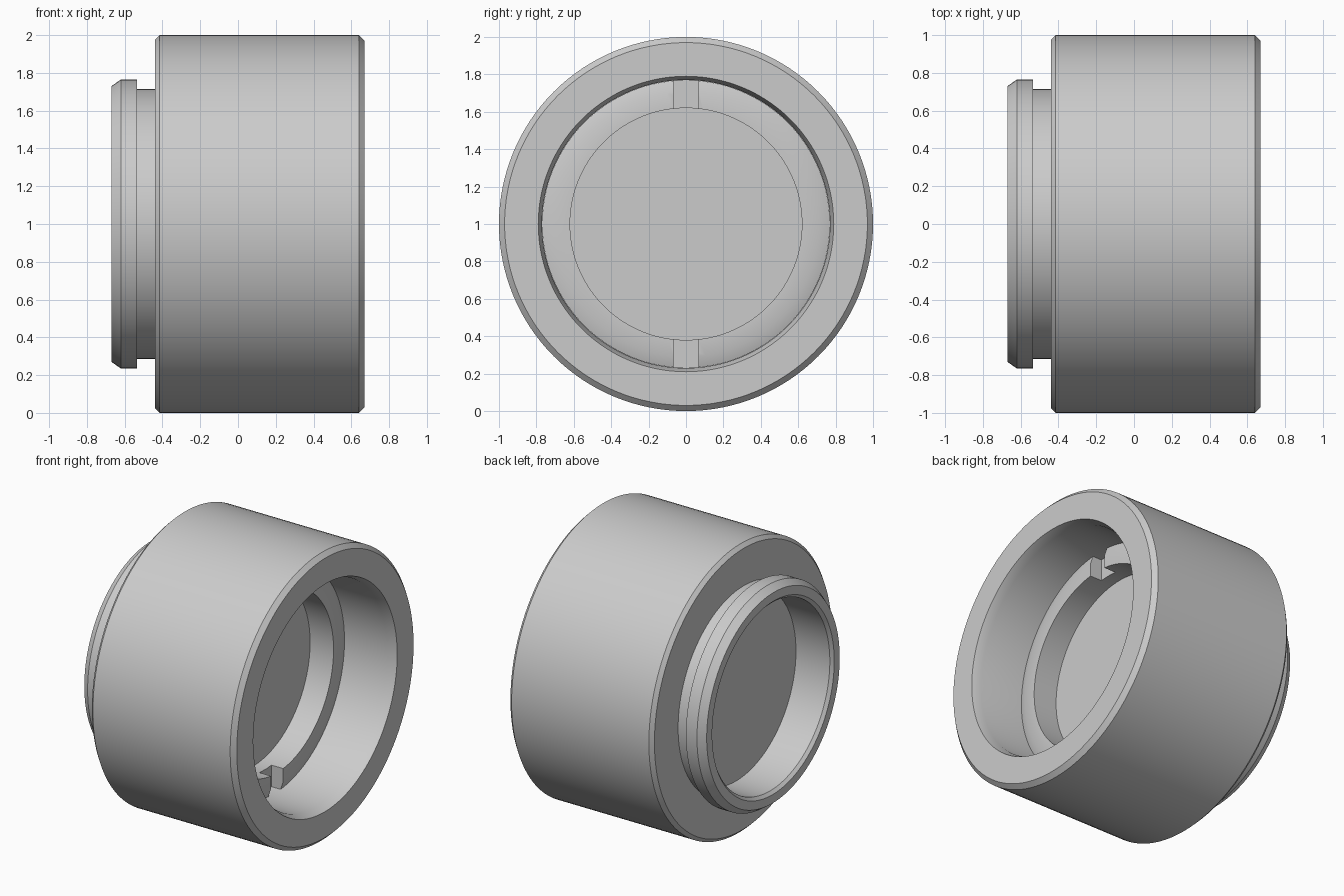
import bpy, bmesh, math
from mathutils import Matrix, Vector

if "Cube" in bpy.data.objects:
    bpy.data.objects.remove(bpy.data.objects["Cube"])

CENTRE = Vector((0, 0, 1))
SEGMENTS = 128

# One plain grey for everything
grey = bpy.data.materials.new("plain_grey")
grey.use_nodes = True
grey.diffuse_color = (0.6, 0.6, 0.6, 1)
bsdf = next(n for n in grey.node_tree.nodes if n.type == 'BSDF_PRINCIPLED')
bsdf.inputs["Base Color"].default_value = grey.diffuse_color


def add_object(name, bm):
    mesh = bpy.data.meshes.new(name)
    bm.to_mesh(mesh)
    bm.free()
    obj = bpy.data.objects.new(name, mesh)
    obj.location = CENTRE
    bpy.context.collection.objects.link(obj)
    mesh.materials.append(grey)
    return obj


def select_only(obj):
    bpy.ops.object.select_all(action='DESELECT')
    obj.select_set(True)
    bpy.context.view_layer.objects.active = obj


def smooth(obj):
    select_only(obj)
    bpy.ops.object.shade_smooth_by_angle(angle=math.radians(30))


def lathe(name, profile, closed=True):
    """Spin an (x, radius) profile around the x axis."""
    bm = bmesh.new()
    verts = [bm.verts.new((x, 0, r)) for x, r in profile]
    edges = [bm.edges.new(pair) for pair in zip(verts, verts[1:])]
    if closed:
        edges.append(bm.edges.new((verts[-1], verts[0])))
    bmesh.ops.spin(bm, geom=verts + edges, cent=(0, 0, 0), axis=(1, 0, 0),
                   angle=math.tau, steps=SEGMENTS, use_duplicate=False)
    bmesh.ops.remove_doubles(bm, verts=bm.verts, dist=0.0001)
    if not closed:
        bmesh.ops.holes_fill(bm, edges=[e for e in bm.edges if e.is_boundary], sides=0)
    bmesh.ops.recalc_face_normals(bm, faces=bm.faces)
    return add_object(name, bm)


# Tube body: collar with bevelled lip, wide barrel, stepped bore
body = lathe("tube_body", [
    (-0.67, 0.73), (-0.62, 0.765), (-0.535, 0.765), (-0.535, 0.715),
    (-0.44, 0.715), (-0.44, 0.975), (-0.415, 1.0), (0.64, 1.0),
    (0.67, 0.97), (0.67, 0.79), (0.61, 0.77), (-0.39, 0.77),
    (-0.39, 0.65), (-0.65, 0.65), (-0.67, 0.67)])
smooth(body)

# Solid disc seated inside the bore
disc = lathe("inner_disc", [(-0.388, 0.768), (0.12, 0.768)], closed=False)
smooth(disc)

# Retaining ring holding the disc
ring = lathe("retaining_ring", [
    (0.12, 0.62), (0.30, 0.62), (0.30, 0.71), (0.28, 0.769), (0.12, 0.769)])

# Two slots cut across the ring face, top and bottom
bm = bmesh.new()
for side in (1, -1):
    bmesh.ops.create_cube(bm, size=1, matrix=Matrix.Translation((0.31, 0, side * 0.7))
                          @ Matrix.Diagonal((0.2, 0.135, 0.3, 1)))
cutter = add_object("slot_cutter", bm)
cutter.hide_render = True
cut = ring.modifiers.new("slots", 'BOOLEAN')
cut.operation = 'DIFFERENCE'
cut.solver = 'EXACT'
cut.object = cutter
select_only(ring)
bpy.ops.object.modifier_apply(modifier=cut.name)
bpy.data.objects.remove(cutter)
smooth(ring)
